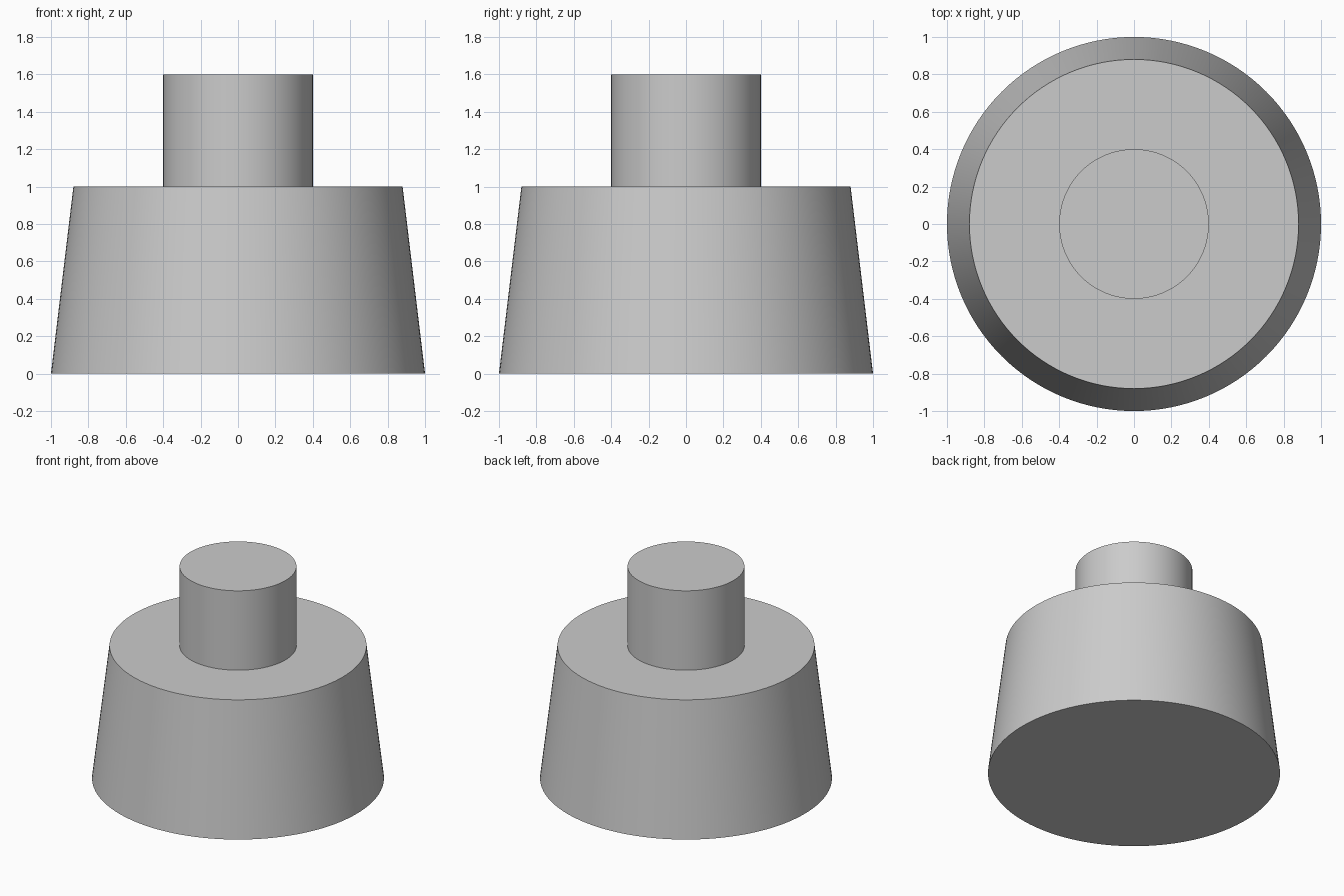
import bpy
import bmesh
from math import cos, sin, tau, radians

cube = bpy.data.objects.get("Cube")
if cube:
    bpy.data.objects.remove(cube, do_unlink=True)

SIDES = 128

# Plain grey material
grey = bpy.data.materials.new("light_grey")
grey.use_nodes = True
color = (0.6, 0.6, 0.6, 1)
grey.diffuse_color = color
grey.node_tree.nodes["Principled BSDF"].inputs["Base Color"].default_value = color


def lathe(name, profile):
    """Closed solid turned about z from (radius, height) points."""
    bm = bmesh.new()
    rings = [[bm.verts.new((r * cos(tau * i / SIDES), r * sin(tau * i / SIDES), z))
              for i in range(SIDES)] for r, z in profile]
    for low, high in zip(rings, rings[1:]):
        for i in range(SIDES):
            j = (i + 1) % SIDES
            bm.faces.new((low[i], low[j], high[j], high[i]))
    bm.faces.new(rings[0][::-1])
    bm.faces.new(rings[-1])
    mesh = bpy.data.meshes.new(name)
    bm.to_mesh(mesh)
    bm.free()
    mesh.materials.append(grey)
    obj = bpy.data.objects.new(name, mesh)
    bpy.context.collection.objects.link(obj)
    bpy.ops.object.select_all(action="DESELECT")
    obj.select_set(True)
    bpy.context.view_layer.objects.active = obj
    bpy.ops.object.shade_smooth_by_angle(angle=radians(30))
    return obj


# Tapered body, flat shoulder and straight stem in one solid
lathe("tapered_body_with_stem", [(1, 0), (0.88, 1), (0.4, 1), (0.4, 1.6)])
